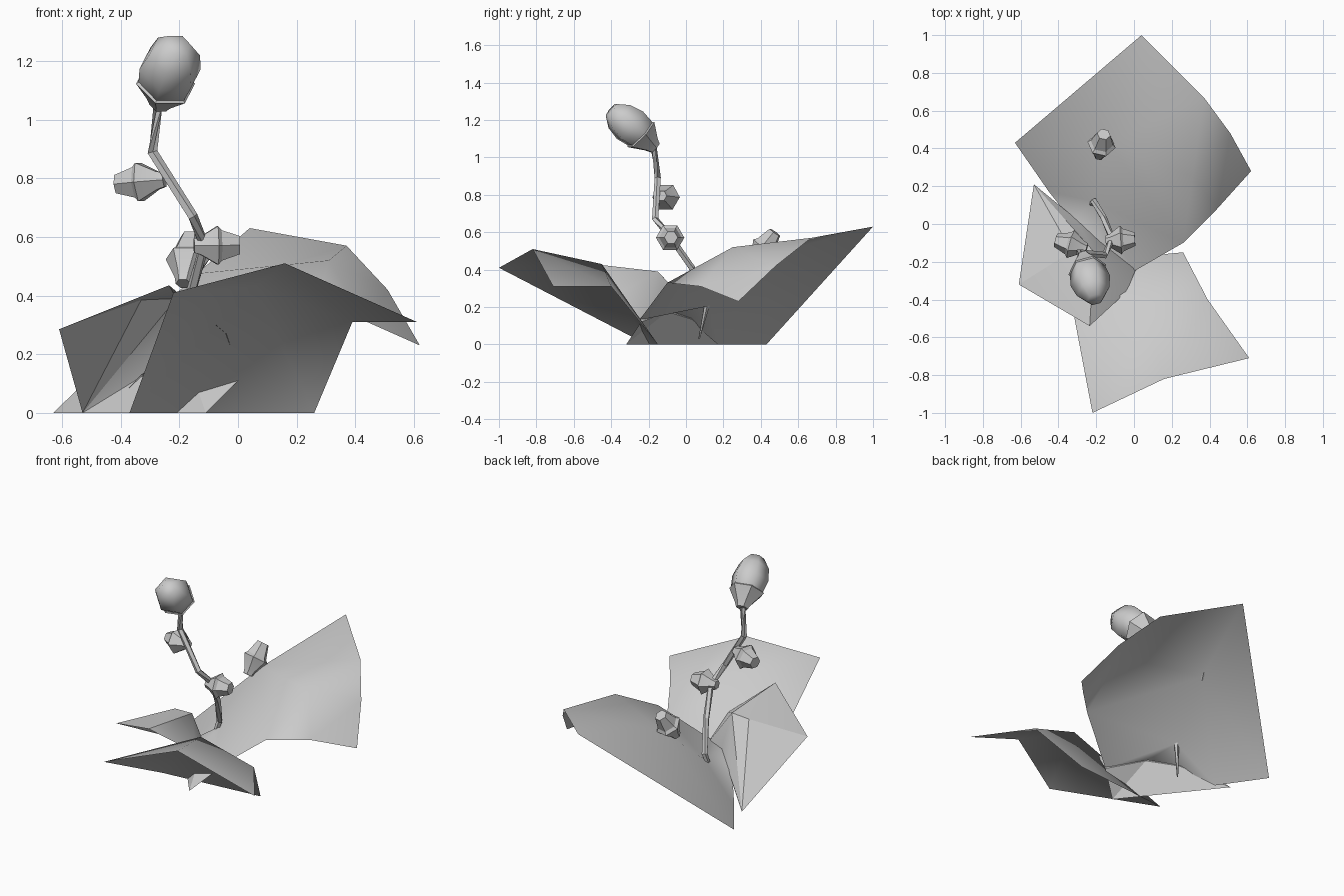
import bpy, bmesh, math
from mathutils import Vector

if "Cube" in bpy.data.objects:
    bpy.data.objects.remove(bpy.data.objects["Cube"], do_unlink=True)

grey = bpy.data.materials.new("soft_grey")
grey.use_nodes = True
grey.diffuse_color = (0.6, 0.6, 0.6, 1)
grey.node_tree.nodes["Principled BSDF"].inputs["Base Color"].default_value = (0.6, 0.6, 0.6, 1)


def finish(name, bm, angle):
    """Turn a bmesh into a shaded object."""
    mesh = bpy.data.meshes.new(name)
    bm.to_mesh(mesh)
    bm.free()
    obj = bpy.data.objects.new(name, mesh)
    bpy.context.collection.objects.link(obj)
    mesh.materials.append(grey)
    bpy.ops.object.select_all(action='DESELECT')
    obj.select_set(True)
    bpy.context.view_layer.objects.active = obj
    bpy.ops.object.shade_smooth_by_angle(angle=math.radians(angle))
    return obj


def leaf(name, points, faces, angle):
    """Folded single-sheet leaf; each face is a string of point letters."""
    bm = bmesh.new()
    verts = {key: bm.verts.new(co) for key, co in points.items()}
    for face in faces.split():
        bm.faces.new([verts[k] for k in face])
    bm.normal_update()
    for f in bm.faces:
        if f.normal.z < 0:
            f.normal_flip()
    return finish(name, bm, angle)


def skin(bm, rings):
    """Bridge successive rings and cap both ends."""
    n = len(rings[0])
    for low, high in zip(rings, rings[1:]):
        for i in range(n):
            j = (i + 1) % n
            bm.faces.new((low[i], low[j], high[j], high[i]))
    bm.faces.new(rings[0][::-1])
    bm.faces.new(rings[-1])
    bmesh.ops.recalc_face_normals(bm, faces=bm.faces)


def ring(bm, centre, turn, r, sides):
    """Polygon of points around an axis."""
    return [bm.verts.new(centre + turn @ Vector(
        (r * math.cos(math.tau * i / sides), r * math.sin(math.tau * i / sides), 0)))
        for i in range(sides)]


def turned(name, base, tip, profile, angle):
    """Six-sided solid of revolution; profile holds (fraction of axis, radius)."""
    base, tip = Vector(base), Vector(tip)
    turn = (tip - base).to_track_quat('Z', 'Y')
    bm = bmesh.new()
    skin(bm, [ring(bm, base.lerp(tip, t), turn, r, 6) for t, r in profile])
    return finish(name, bm, angle)


# Large back leaf: rising sheet with a curled outer rim and an arched lower lip
leaf("back_leaf", {
    "A": (-.63, .43, 0), "B": (.04, 1, .63), "C": (.37, .67, .57),
    "D": (.51, .48, .42), "E": (.62, .28, .23), "F": (.44, .08, .31),
    "G": (.26, -.10, .33), "H": (0, -.25, .13), "I": (-.18, -.10, .18),
    "K": (-.33, .02, .13), "J": (-.45, .17, 0), "R": (.31, .25, .52),
    "W": (-.14, .43, .475), "N": (-.21, .12, .205)},
    "ABW BCW CRW RGW WGN NGH NHI NIK NKJ NJW WJA CDR DEFR FGR", 80)

# Small side leaf: pointed hood folded over its centre
leaf("side_leaf", {
    "A": (-.53, .21, 0), "B": (-.61, -.32, .285), "C": (-.235, -.54, .435),
    "M": (-.33, -.145, .385), "Q": (-.21, -.15, .39), "S": (-.04, -.36, .27),
    "T": (.01, -.24, .12), "D": (-.11, -.32, 0), "U": (-.31, .03, .135),
    "X": (-.17, -.10, .175)},
    "ABM BCM AMQ MCQ CSQ QST AQU QXU QTX AUXD XTD", 28)

# Front leaf: arched over a central ridge
leaf("front_leaf", {
    "A": (-.22, -1, .41), "B": (.16, -.82, .51), "C": (.61, -.71, .31),
    "D": (.39, -.40, .31), "E": (.26, -.15, 0), "F": (-.37, -.21, 0),
    "M": (.06, -.45, .43)},
    "ABM AMF BCDM MDE MEF", 60)

# Kinked stem, tapering to a point at the root
path = [Vector(p) for p in (
    (-.26, .07, .03), (-.21, .12, .24), (-.16, .03, .41), (-.115, -.08, .57),
    (-.155, -.165, .67), (-.292, -.15, .89), (-.268, -.175, 1.07))]
bm = bmesh.new()
rings = []
for k, p in enumerate(path):
    along = path[min(k + 1, len(path) - 1)] - path[max(k - 1, 0)]
    rings.append(ring(bm, p, along.to_track_quat('Z', 'Y'), .018 if k else .004, 5))
skin(bm, rings)
finish("stem", bm, 20)

# Small buds: a flared cup holding a blunt centre
small_buds = {
    "upper_bud": ((-.25, -.13, .795), (-.415, -.085, .78)),
    "lower_bud": ((-.15, -.09, .57), (.005, -.08, .572)),
    "back_bud": ((-.185, .36, .44), (-.16, .475, .60)),
}
for name, (base, tip) in small_buds.items():
    turned(name, base, tip,
           [(0, .028), (.15, .036), (.52, .076), (.6, .06), (1, .036)], 15)

# Large top bud with its cup
turned("top_bud", (-.258, -.2, 1.09), (-.205, -.40, 1.255),
       [(0, .06), (.2, .095), (.5, .108), (.78, .09), (1, .045)], 80)
turned("top_bud_cup", (-.268, -.165, 1.05), (-.245, -.25, 1.13),
       [(0, .035), (.25, .05), (.9, .104), (1, .09)], 15)
